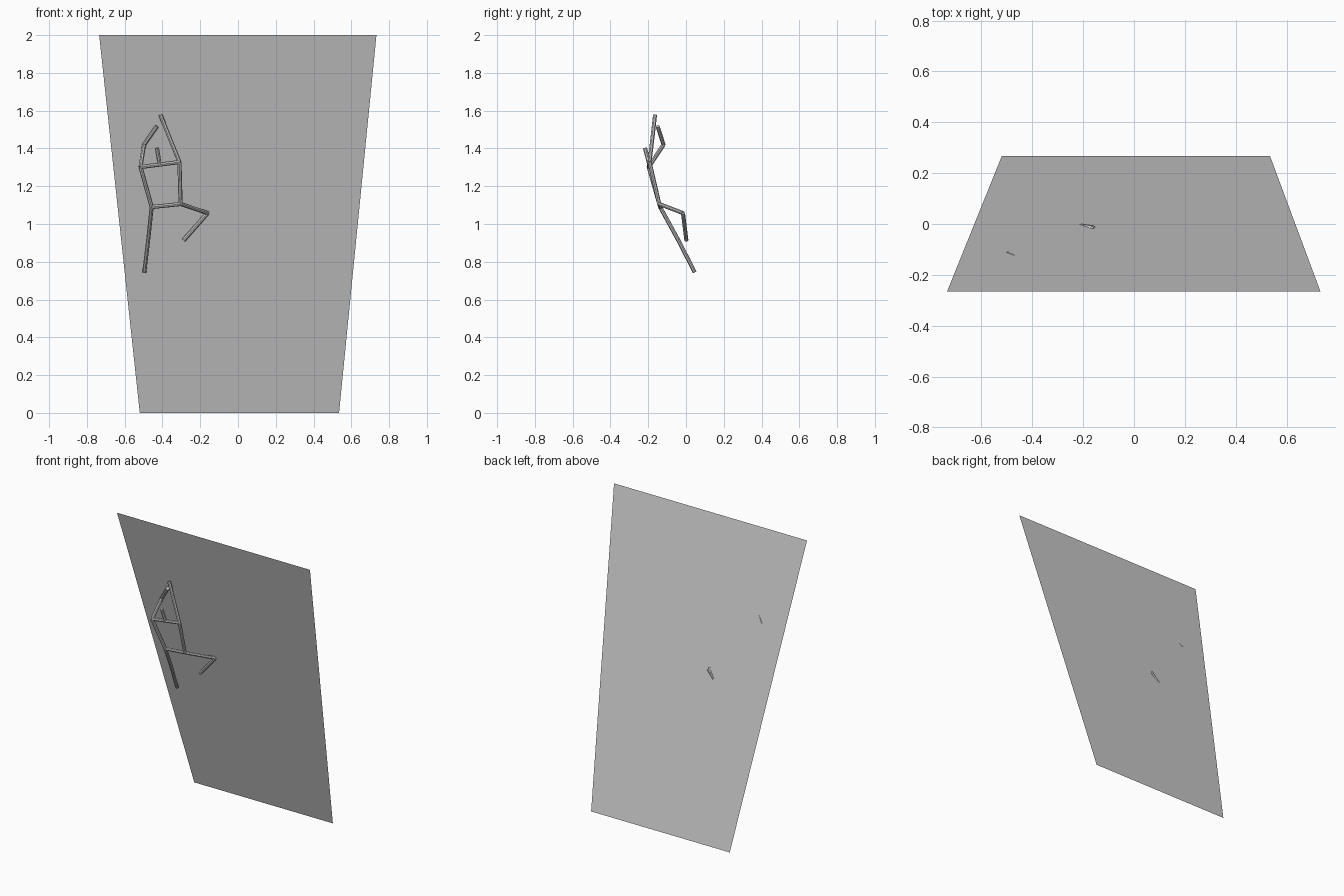
import bpy
from mathutils import Vector

if "Cube" in bpy.data.objects:
    bpy.data.objects.remove(bpy.data.objects["Cube"])

grey = bpy.data.materials.new("plain grey")
grey.diffuse_color = (0.6, 0.6, 0.6, 1)
grey.use_nodes = True
grey.node_tree.nodes["Principled BSDF"].inputs["Base Color"].default_value = grey.diffuse_color


def finish(obj, name):
    obj.name = name
    obj.data.materials.append(grey)


# overhanging climbing wall: a single thin sheet, wider at the top
sheet = bpy.data.meshes.new("climbing_wall")
sheet.from_pydata([(-0.52, 0.267, 0), (0.535, 0.267, 0),
                   (0.733, -0.265, 2), (-0.735, -0.265, 2)], [], [(0, 1, 2, 3)])
wall = bpy.data.objects.new("climbing_wall", sheet)
bpy.context.collection.objects.link(wall)
finish(wall, "climbing_wall")


# thin rod between two joints
def rod(name, a, b, radius=0.011):
    a, b = Vector(a), Vector(b)
    d = b - a
    bpy.ops.mesh.primitive_cylinder_add(vertices=8, radius=radius, depth=d.length,
                                        location=(a + b) / 2)
    obj = bpy.context.object
    obj.rotation_mode = 'QUATERNION'
    obj.rotation_quaternion = d.to_track_quat('Z', 'Y')
    finish(obj, name)


# joints of the climber
J = {
    "shoulder_l": (-0.516, -0.197, 1.302), "shoulder_r": (-0.31, -0.193, 1.328),
    "hip_l": (-0.457, -0.137, 1.09), "hip_r": (-0.304, -0.142, 1.106),
    "elbow_l": (-0.497, -0.119, 1.42), "hand_l": (-0.43, -0.15, 1.517),
    "elbow_r": (-0.36, -0.178, 1.452), "hand_r": (-0.41, -0.164, 1.577),
    "knee_l": (-0.475, -0.044, 0.92), "foot_l": (-0.496, 0.046, 0.745),
    "knee_r": (-0.161, -0.016, 1.058), "foot_r": (-0.288, 0.002, 0.914),
    "neck": (-0.415, -0.195, 1.315), "head": (-0.429, -0.217, 1.402),
}

# torso frame and head
for name, a, b in [("shoulder_bar", "shoulder_l", "shoulder_r"),
                   ("hip_bar", "hip_l", "hip_r"),
                   ("head", "neck", "head")]:
    rod(name, J[a], J[b])

# sides of the torso, arms and legs
for s in "lr":
    for name, a, b in [("torso_side", "shoulder", "hip"),
                       ("upper_arm", "shoulder", "elbow"), ("forearm", "elbow", "hand"),
                       ("thigh", "hip", "knee"), ("shin", "knee", "foot")]:
        rod(f"{name}_{s}", J[f"{a}_{s}"], J[f"{b}_{s}"])
